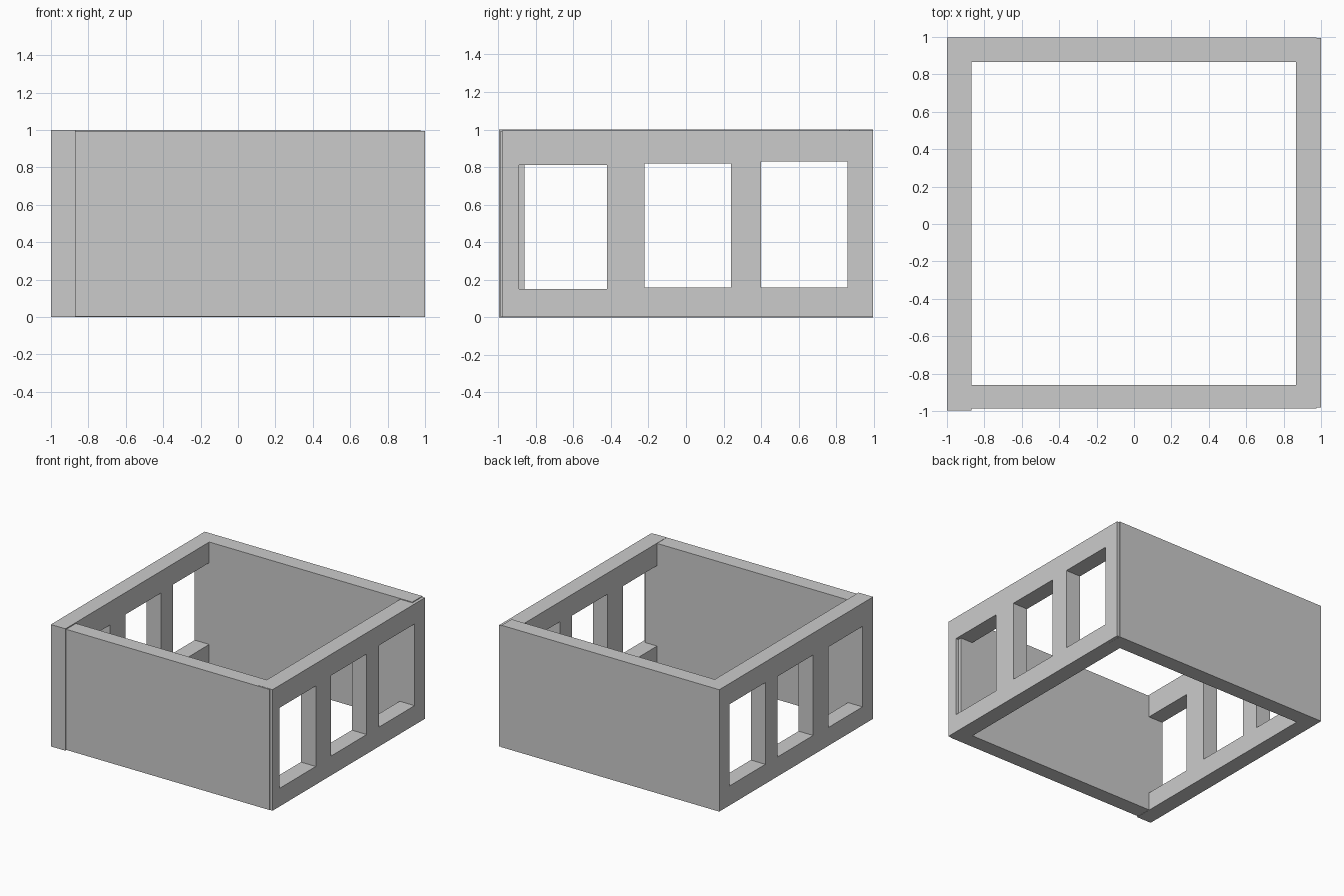
import bpy

if "Cube" in bpy.data.objects:
    bpy.data.objects.remove(bpy.data.objects["Cube"])


def box(name, x, y, z):
    """Axis-aligned box from (min, max) ranges."""
    bpy.ops.mesh.primitive_cube_add(size=1)
    ob = bpy.context.object
    ob.name = name
    ob.data.name = name
    for v in ob.data.vertices:
        v.co = [r[0] if c < 0 else r[1] for c, r in zip(v.co, (x, y, z))]
    return ob


def cut_windows(wall, x, windows):
    """Cut rectangular openings (y range, z range) through a side wall."""
    for y, z in windows:
        cutter = box("window_cutter", (x[0] - 0.1, x[1] + 0.1), y, z)
        cutter.hide_render = True
        mod = wall.modifiers.new("window", 'BOOLEAN')
        mod.operation = 'DIFFERENCE'
        mod.solver = 'EXACT'
        mod.object = cutter
        bpy.context.view_layer.objects.active = wall
        bpy.ops.object.modifier_apply(modifier=mod.name)
        bpy.data.objects.remove(cutter)


# Solid back and front walls
box("back_wall", (-0.868, 0.975), (0.867, 0.997), (0, 1))
box("front_wall", (-0.868, 0.975), (-0.987, -0.86), (0.003, 0.992))

# Left wall with three windows
left_x = (-1, -0.868)
left = box("left_wall", left_x, (-0.997, 0.997), (0, 1))
cut_windows(left, left_x, [((-0.86, -0.42), (0.15, 0.81)),
                           ((-0.22, 0.24), (0.16, 0.82)),
                           ((0.40, 0.867), (0.16, 0.83))])

# Right wall with three windows, overlapping the ends of the front and back walls
right_x = (0.865, 1)
right = box("right_wall", right_x, (-0.98, 0.995), (0.001, 0.994))
cut_windows(right, right_x, [((-0.89, -0.42), (0.15, 0.81)),
                             ((-0.22, 0.24), (0.16, 0.82)),
                             ((0.40, 0.86), (0.16, 0.83))])
